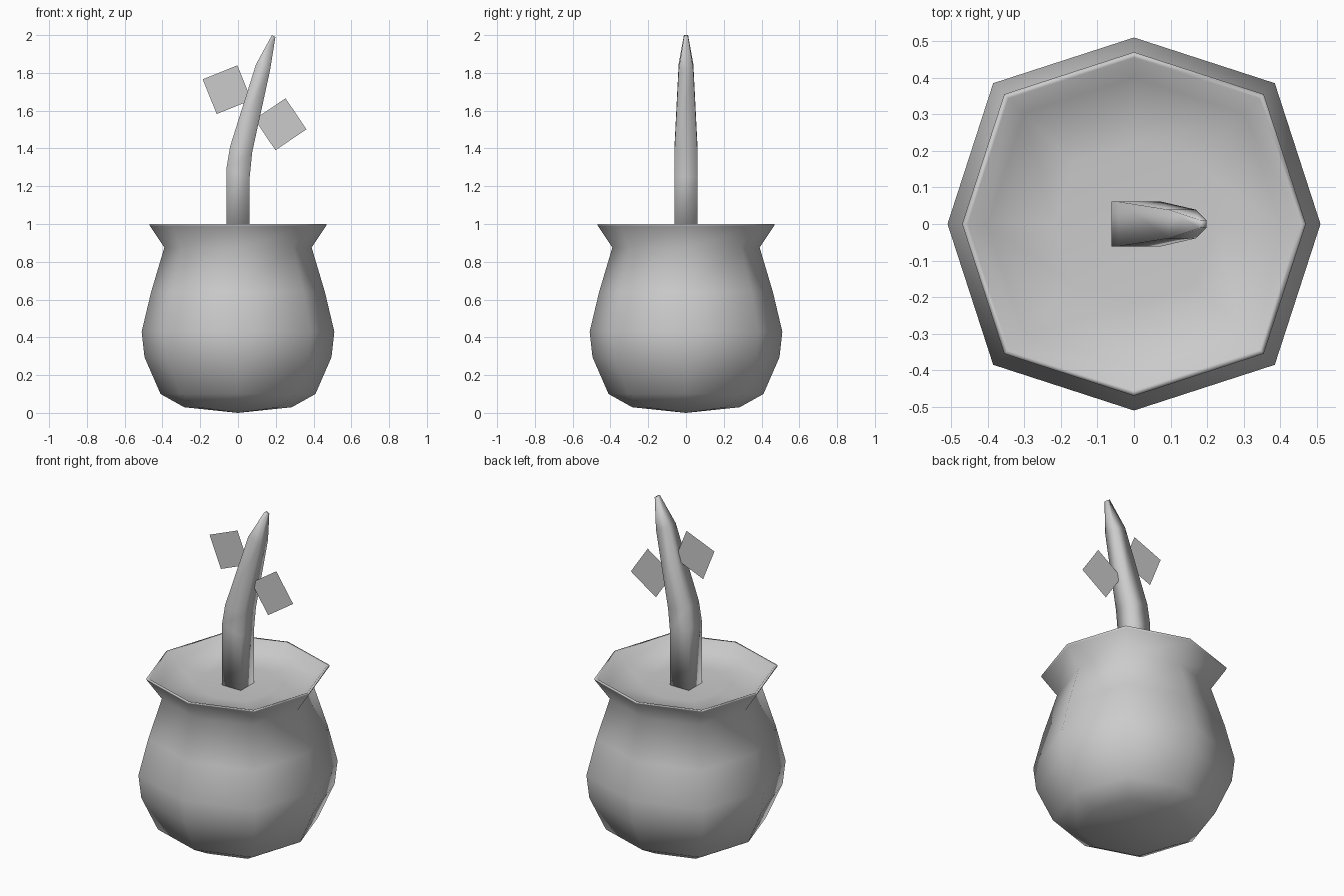
import bpy, bmesh, math
from mathutils import Vector, Matrix

if "Cube" in bpy.data.objects:
    bpy.data.objects.remove(bpy.data.objects["Cube"])


def finish(name, bm, smooth=True):
    bmesh.ops.recalc_face_normals(bm, faces=bm.faces[:])
    me = bpy.data.meshes.new(name)
    bm.to_mesh(me)
    bm.free()
    for p in me.polygons:
        p.use_smooth = smooth
    ob = bpy.data.objects.new(name, me)
    bpy.context.collection.objects.link(ob)
    return ob


def skin(bm, rings):
    """Join successive closed rings of vertices with quads."""
    for a, b in zip(rings, rings[1:]):
        n = len(a)
        for i in range(n):
            j = (i + 1) % n
            bm.faces.new((a[i], a[j], b[j], b[i]))


# Rounded-square outline: side midpoints at 1, corners at 0.755
K = 0.755
OUTLINE = [(1, 0), (K, K), (0, 1), (-K, K), (-1, 0), (-K, -K), (0, -1), (K, -K)]


def cap(bm, ring, z):
    """Close an eight-sided ring with four quads around a centre point."""
    c = bm.verts.new((0, 0, z))
    for i in range(0, 8, 2):
        bm.faces.new((c, ring[i], ring[i + 1], ring[(i + 2) % 8]))


# Pot: outside wall, flared lip, then down to the soil
profile = [(0.285, 0.03), (0.41, 0.10), (0.495, 0.295), (0.51, 0.43),
           (0.46, 0.64), (0.39, 0.875), (0.466, 0.99), (0.47, 1.0),
           (0.455, 0.998), (0.40, 0.945), (0.22, 0.93)]
bm = bmesh.new()
rings = [[bm.verts.new((x * r, y * r, z)) for x, y in OUTLINE] for r, z in profile]
skin(bm, rings)
cap(bm, rings[0], 0.0)
cap(bm, rings[-1], 0.93)
finish("pot", bm)

# Stem: square section bending right; (left x, left z, right x, right z, half depth)
path = [(-0.062, 0.92, 0.062, 0.92, 0.062), (-0.062, 1.29, 0.062, 1.25, 0.062),
        (-0.042, 1.41, 0.075, 1.38, 0.061), (0.095, 1.845, 0.17, 1.815, 0.039),
        (0.18, 2.0, 0.198, 1.99, 0.011)]
bm = bmesh.new()
rings = [[bm.verts.new(p) for p in ((lx, -d, lz), (rx, -d, rz), (rx, d, rz), (lx, d, lz))]
         for lx, lz, rx, rz, d in path]
skin(bm, rings)
bm.faces.new(rings[0])
bm.faces.new(rings[-1])
finish("stem", bm)

# Leaves: flat square cards standing in the front plane
for name, x, z, angle in (("leaf_left", -0.058, 1.711, 22), ("leaf_right", 0.225, 1.528, 34)):
    bm = bmesh.new()
    m = (Matrix.Translation((x, 0, z)) @ Matrix.Rotation(math.radians(-angle), 4, 'Y')
         @ Matrix.Rotation(math.radians(90), 4, 'X'))
    bmesh.ops.create_grid(bm, x_segments=1, y_segments=1, size=0.099, matrix=m)
    finish(name, bm, smooth=False)
